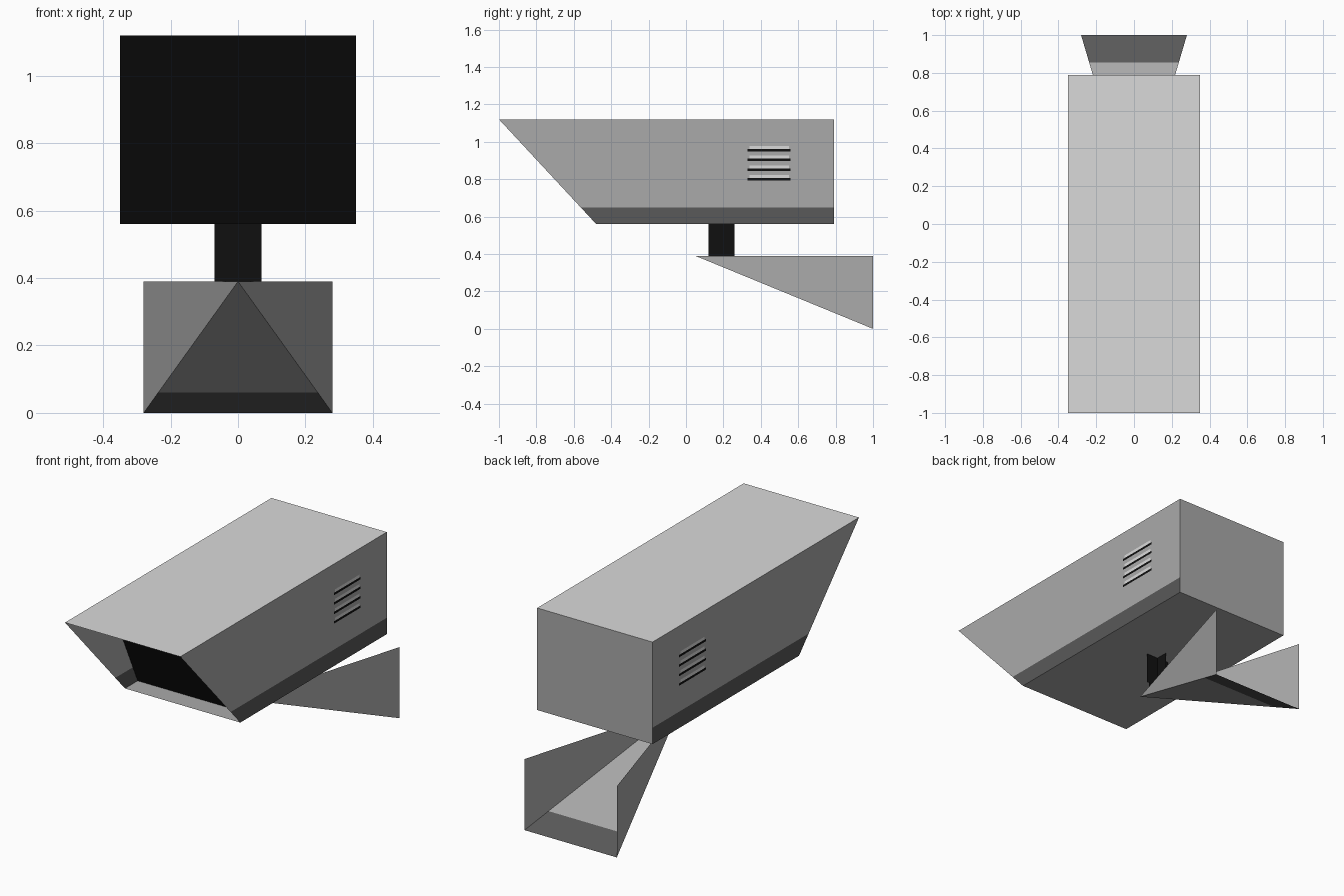
import bpy, bmesh

if "Cube" in bpy.data.objects:
    bpy.data.objects.remove(bpy.data.objects["Cube"])


def mat(name, v):
    m = bpy.data.materials.new(name)
    m.diffuse_color = (v, v, v, 1)
    m.use_nodes = True
    m.node_tree.nodes["Principled BSDF"].inputs["Base Color"].default_value = m.diffuse_color
    return m


MAIN = mat("mid_grey", 0.40)
LIGHT = mat("light_grey", 0.70)
DARK = mat("dark_grey", 0.10)
BLACK = mat("black", 0.005)


def sheet(name, verts, faces, mats, cut_z=None, rule=None):
    """Flat-faced thin sheet object, optionally cut at a height and coloured by a rule."""
    bm = bmesh.new()
    vs = [bm.verts.new(v) for v in verts]
    for f in faces:
        bm.faces.new([vs[i] for i in f])
    if cut_z is not None:
        bmesh.ops.bisect_plane(bm, geom=bm.verts[:] + bm.edges[:] + bm.faces[:],
                               plane_co=(0, 0, cut_z), plane_no=(0, 0, 1))
    bm.normal_update()
    if rule:
        for f in bm.faces:
            f.material_index = rule(f.normal, f.calc_center_median())
    me = bpy.data.meshes.new(name)
    bm.to_mesh(me)
    bm.free()
    for m in mats:
        me.materials.append(m)
    ob = bpy.data.objects.new(name, me)
    bpy.context.collection.objects.link(ob)
    return ob


# Housing: thin shell, open at the slanted front, light roof, dark band low on the sides
W, TOP, LOW = 0.35, 1.12, 0.56
profile = [(-1, TOP), (0.79, TOP), (0.79, LOW), (-0.48, LOW)]
verts = [(s * W, y, z) for s in (-1, 1) for y, z in profile]
faces = [(0, 4, 5, 1), (1, 5, 6, 2), (2, 6, 7, 3),   # roof, back, floor
         (0, 1, 2, 3), (4, 7, 6, 5)]                 # left, right


def housing_rule(n, c):
    if n.z > 0.9:
        return 1
    return 2 if abs(n.x) > 0.9 and c.z < 0.65 else 0


sheet("housing", verts, faces, [MAIN, LIGHT, DARK], 0.65, housing_rule)

# Black front glass, set back inside the housing
sheet("front_glass", [(-W, -0.37, LOW), (W, -0.37, LOW), (W, -0.63, TOP), (-W, -0.63, TOP)],
      [(0, 1, 2, 3)], [BLACK])

# Wall bracket: two side walls and a sloping floor meeting at a point, open at top and back
sheet("wall_bracket",
      [(0, 0.05, 0.39), (-0.28, 1, 0.39), (0.28, 1, 0.39), (-0.28, 1, 0), (0.28, 1, 0)],
      [(0, 1, 3), (0, 4, 2), (0, 3, 4)], [MAIN, DARK], 0.06,
      lambda n, c: 1 if abs(n.x) < 0.1 and c.z < 0.06 else 0)

# Stem: two crossed plates
Y, R = 0.19, 0.07
sheet("stem",
      [(-R, Y, 0.39), (R, Y, 0.39), (R, Y, LOW), (-R, Y, LOW),
       (0, Y - R, 0.39), (0, Y + R, 0.39), (0, Y + R, LOW), (0, Y - R, LOW)],
      [(0, 1, 2, 3), (4, 5, 6, 7)], [BLACK])


# Side vents: light slats over black slots, on both sides
def vent_plate(name, y0, y1, z0, z1, m):
    x = W + 0.001
    ob = sheet(name, [(x, y0, z0), (x, y1, z0), (x, y1, z1), (x, y0, z1)], [(0, 1, 2, 3)], [m])
    ob.modifiers.new("mirror", 'MIRROR')


for i in range(4):
    z = 0.80 + i * 0.052
    vent_plate(f"vent_slot_{i + 1}", 0.33, 0.56, z - 0.007, z + 0.006, BLACK)
    vent_plate(f"vent_slat_{i + 1}", 0.34, 0.55, z + 0.006, z + 0.022, LIGHT)
